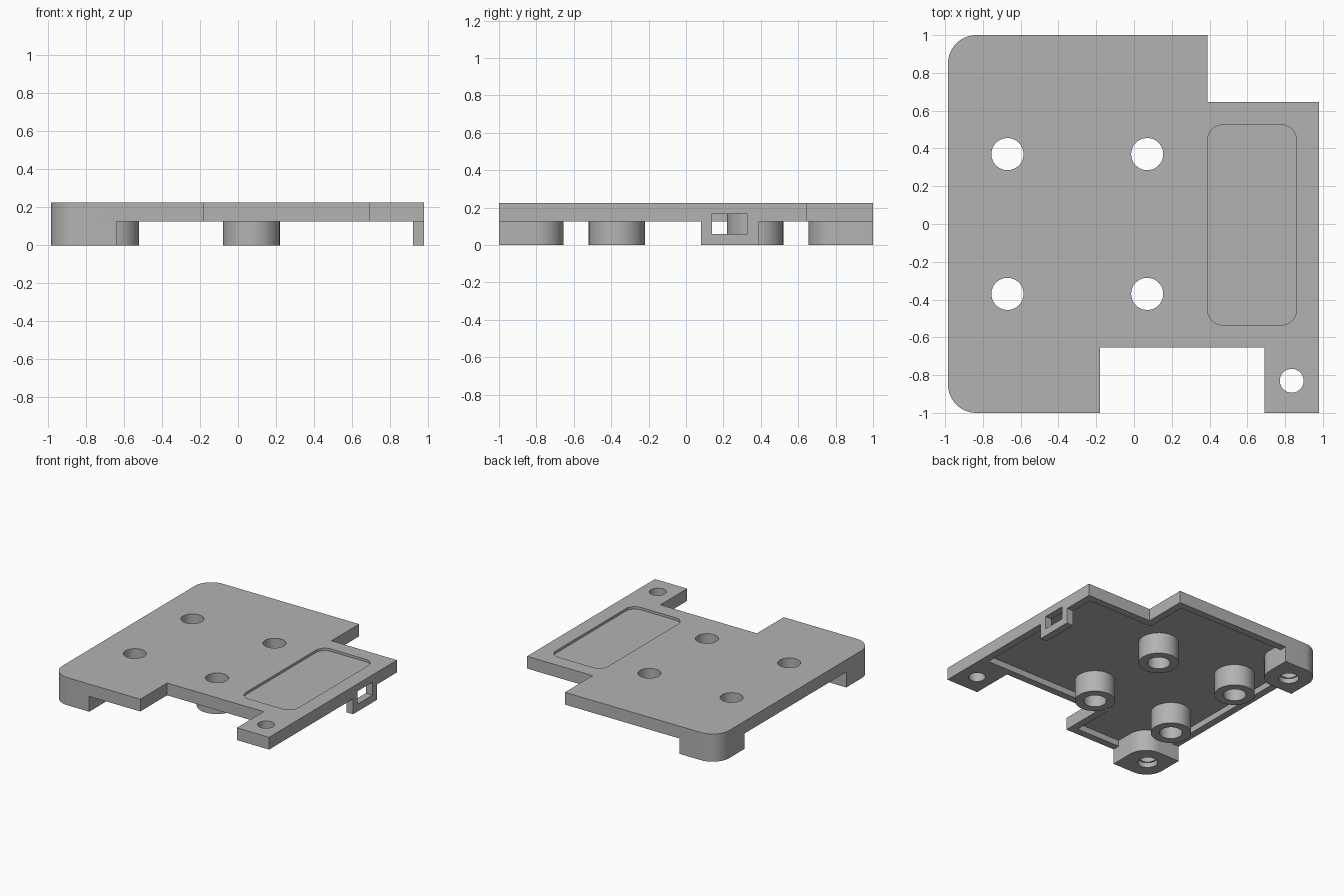
import bpy, bmesh, math

if "Cube" in bpy.data.objects:
    bpy.data.objects.remove(bpy.data.objects["Cube"])

TOP, RIM, FLOOR = 0.225, 0.125, 0.175

grey = bpy.data.materials.new("plain grey")
grey.diffuse_color = (0.45, 0.45, 0.45, 1)
grey.use_nodes = True
grey.node_tree.nodes["Principled BSDF"].inputs["Base Color"].default_value = grey.diffuse_color


def prism(name, points, z0, z1):
    """Extrude an outline; a point (x, y, r) gets a corner of radius r."""
    outline = []
    n = len(points)
    for i, p in enumerate(points):
        if len(p) == 2:
            outline.append(p)
            continue
        x, y, r = p
        # axis-aligned right-angle corner: directions to both neighbours
        dirs = []
        for q in (points[i - 1], points[(i + 1) % n]):
            dx, dy = q[0] - x, q[1] - y
            d = math.hypot(dx, dy)
            dirs.append((dx / d, dy / d))
        (ax, ay), (bx, by) = dirs
        for k in range(13):
            t = math.pi / 2 * k / 12
            u, v = r * (1 - math.sin(t)), r * (1 - math.cos(t))
            outline.append((x + ax * u + bx * v, y + ay * u + by * v))
    bm = bmesh.new()
    face = bm.faces.new([bm.verts.new((x, y, z0)) for x, y in outline])
    new = bmesh.ops.extrude_face_region(bm, geom=[face])["geom"]
    bmesh.ops.translate(bm, vec=(0, 0, z1 - z0),
                        verts=[e for e in new if isinstance(e, bmesh.types.BMVert)])
    bmesh.ops.recalc_face_normals(bm, faces=bm.faces)
    mesh = bpy.data.meshes.new(name)
    bm.to_mesh(mesh)
    bm.free()
    ob = bpy.data.objects.new(name, mesh)
    mesh.materials.append(grey)
    bpy.context.collection.objects.link(ob)
    return ob


def box(name, x0, x1, y0, y1, z0, z1, r=0):
    pts = [(x0, y0), (x1, y0), (x1, y1), (x0, y1)]
    return prism(name, [p + (r,) for p in pts] if r else pts, z0, z1)


def disc(name, x, y, r, z0, z1, n=48):
    ring = [(x + r * math.cos(2 * math.pi * i / n),
             y + r * math.sin(2 * math.pi * i / n)) for i in range(n)]
    return prism(name, ring, z0, z1)


def combine(target, tool, operation):
    """Apply a boolean and discard the tool."""
    mod = target.modifiers.new("bool", "BOOLEAN")
    mod.operation, mod.object, mod.solver = operation, tool, "EXACT"
    bpy.context.view_layer.objects.active = target
    bpy.ops.object.modifier_apply(modifier=mod.name)
    bpy.data.objects.remove(tool)


# Plate with notched outline and two rounded left corners
plate = prism("mounting_plate", [
    (-0.985, -1, 0.15), (-0.18, -1), (-0.18, -0.655), (0.69, -0.655),
    (0.69, -1), (0.98, -1), (0.98, 0.645), (0.39, 0.645),
    (0.39, 1), (-0.985, 1, 0.15)], RIM, TOP)

# Underside recess leaving a thin rim and a solid front tab
combine(plate, prism("recess", [
    (-0.925, -0.94, 0.09), (-0.24, -0.94), (-0.24, -0.595), (0.92, -0.595),
    (0.92, 0.585), (0.33, 0.585), (0.33, 0.94), (-0.925, 0.94, 0.09)],
    -0.1, FLOOR), "DIFFERENCE")

# Shallow rounded pocket in the top
combine(plate, box("pocket", 0.39, 0.86, -0.535, 0.525, TOP - 0.02, TOP + 0.1, 0.08),
        "DIFFERENCE")

# Corner legs, rounded outside and inside
for s in (-1, 1):
    leg = prism("leg", [(-0.985, s, 0.15), (-0.64, s),
                        (-0.64, s * 0.655, 0.15), (-0.985, s * 0.655)], 0, 0.2)
    combine(plate, leg, "UNION")
    # stepped blind screw hole
    combine(plate, disc("leg_bore", -0.82, s * 0.82, 0.075, -0.1, 0.04), "DIFFERENCE")
    combine(plate, disc("leg_pilot", -0.82, s * 0.82, 0.063, -0.1, 0.16), "DIFFERENCE")

# Four round standoffs with through holes
for x in (-0.67, 0.07):
    for y in (-0.37, 0.37):
        combine(plate, disc("standoff", x, y, 0.15, 0, 0.19), "UNION")
        combine(plate, disc("standoff_hole", x, y, 0.085, -0.1, 0.4), "DIFFERENCE")

# Tab hole
combine(plate, disc("tab_hole", 0.835, -0.83, 0.063, -0.1, 0.4), "DIFFERENCE")

# Hanging loop on the right wall with a rectangular window
combine(plate, box("side_loop", 0.92, 0.98, 0.08, 0.39, 0, 0.19), "UNION")
combine(plate, box("loop_window", 0.8, 1.1, 0.14, 0.33, 0.06, 0.165), "DIFFERENCE")

# Smooth the round walls, keep edges sharp
plate.select_set(True)
bpy.context.view_layer.objects.active = plate
bpy.ops.object.shade_smooth_by_angle(angle=math.radians(30))
